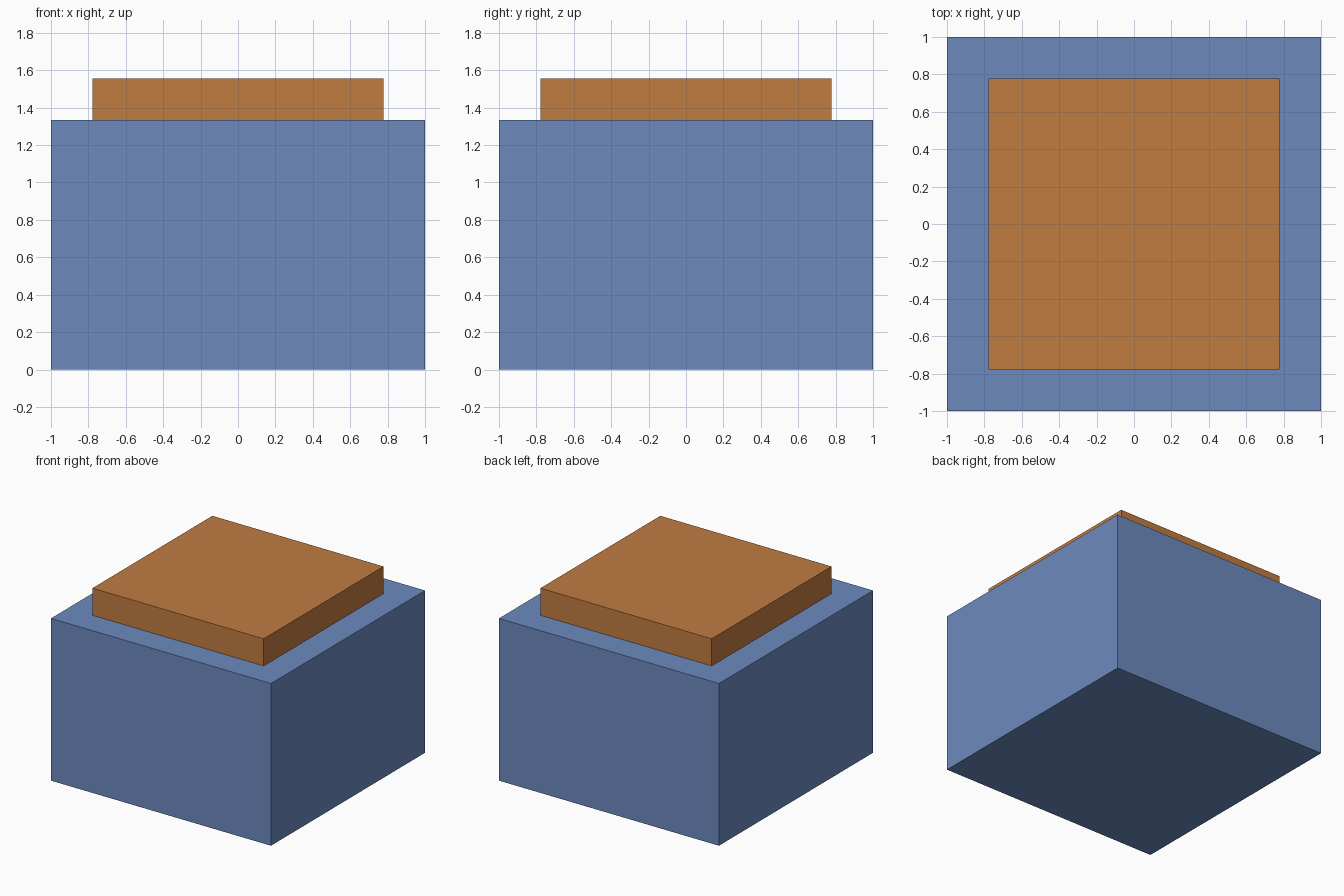
import bpy

cube = bpy.data.objects.get("Cube")
if cube:
    bpy.data.objects.remove(cube, do_unlink=True)


def make_material(name, rgb):
    mat = bpy.data.materials.new(name)
    mat.use_nodes = True
    color = (*rgb, 1.0)
    mat.diffuse_color = color
    mat.node_tree.nodes["Principled BSDF"].inputs["Base Color"].default_value = color
    return mat


def make_block(name, width, bottom, top, mat):
    """Square block centred on the z axis, between two heights."""
    bpy.ops.mesh.primitive_cube_add(size=1, location=(0, 0, (bottom + top) / 2))
    block = bpy.context.object
    block.name = name
    block.scale = (width, width, top - bottom)
    bpy.ops.object.transform_apply(location=False, rotation=False, scale=True)
    block.data.materials.append(mat)
    return block


blue = make_material("soft blue", (0.15, 0.255, 0.515))
orange = make_material("warm orange", (0.53, 0.2, 0.053))

# Large base block with a smaller slab resting on top
body_top = 1.333
make_block("base_block", 2.0, 0.0, body_top, blue)
make_block("top_slab", 1.556, body_top, 1.556, orange)
